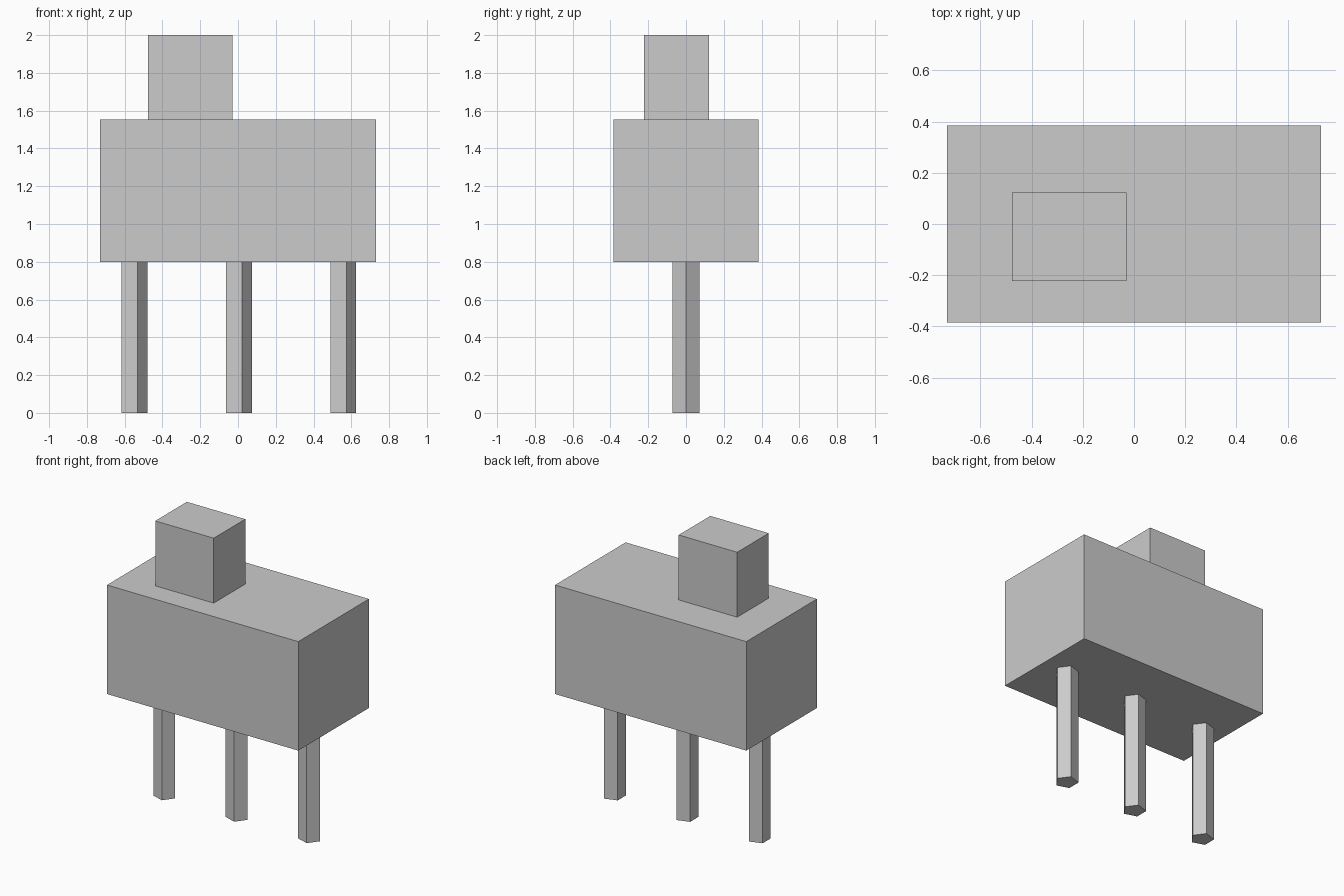
import bpy

if "Cube" in bpy.data.objects:
    bpy.data.objects.remove(bpy.data.objects["Cube"])

grey = bpy.data.materials.new("grey")
grey.diffuse_color = (0.6, 0.6, 0.6, 1)
grey.use_nodes = True
grey.node_tree.nodes["Principled BSDF"].inputs["Base Color"].default_value = grey.diffuse_color


def finish(name):
    obj = bpy.context.object
    obj.name = name
    obj.data.materials.append(grey)
    return obj


def box(name, x, y, z):
    """Box spanning the given (min, max) ranges."""
    bpy.ops.mesh.primitive_cube_add(size=1, location=[(a + b) / 2 for a, b in (x, y, z)])
    obj = finish(name)
    obj.scale = [b - a for a, b in (x, y, z)]
    bpy.ops.object.transform_apply(location=False, rotation=False, scale=True)


# Housing and offset slider knob
box("housing", (-0.73, 0.73), (-0.385, 0.385), (0.8, 1.552))
box("slider_knob", (-0.476, -0.03), (-0.222, 0.122), (1.552, 2.0))

# Three five-sided pins, one corner towards +x
for name, x in (("left_pin", -0.555), ("middle_pin", -0.002), ("right_pin", 0.551)):
    bpy.ops.mesh.primitive_cylinder_add(vertices=5, radius=0.075, depth=0.8,
                                        location=(x, 0, 0.4))
    pin = finish(name)
    # Put the first corner on the +x axis
    pin.rotation_euler.z = -1.5707963
    bpy.ops.object.transform_apply(location=False, rotation=True, scale=False)
